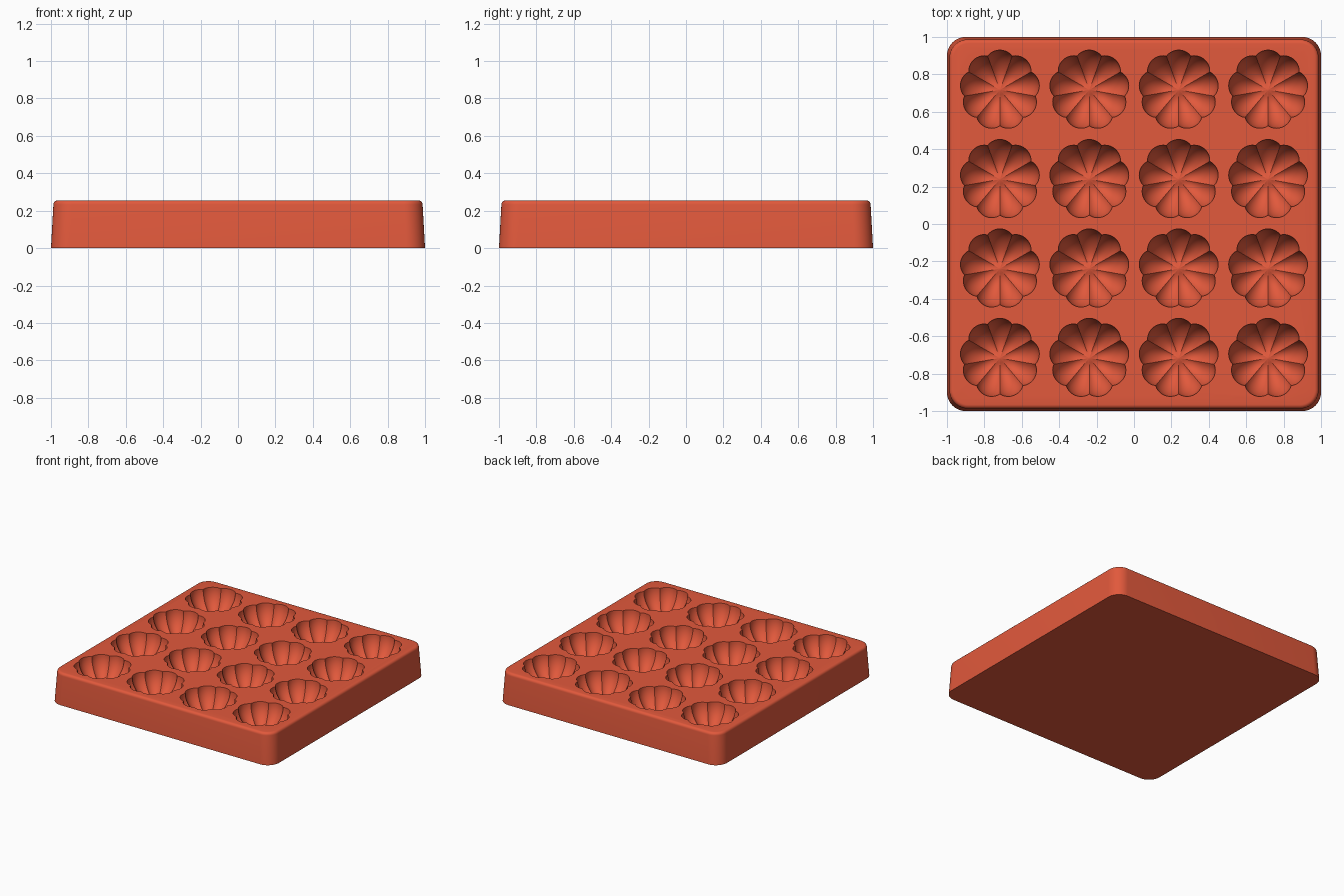
import bpy, bmesh
from math import sin, cos, pi, radians

default_cube = bpy.data.objects.get("Cube")
if default_cube:
    bpy.data.objects.remove(default_cube, do_unlink=True)

HEIGHT = 0.255
LOBES = 9
RADIUS = 0.213
DEPTH = 0.19
PITCH = 0.478

red = bpy.data.materials.new("terracotta_red")
red.use_nodes = True
red.diffuse_color = (0.76, 0.1, 0.045, 1)
red.node_tree.nodes["Principled BSDF"].inputs["Base Color"].default_value = red.diffuse_color


def skin(bm, rings):
    """Join successive vertex rings with quads and cap both ends."""
    loops = [[bm.verts.new(p) for p in ring] for ring in rings]
    n = len(loops[0])
    for low, high in zip(loops, loops[1:]):
        for i in range(n):
            j = (i + 1) % n
            bm.faces.new((low[i], low[j], high[j], high[i]))
    bm.faces.new(loops[0][::-1])
    bm.faces.new(loops[-1])


def make_object(name, bm):
    bmesh.ops.recalc_face_normals(bm, faces=bm.faces)
    mesh = bpy.data.meshes.new(name)
    bm.to_mesh(mesh)
    bm.free()
    mesh.materials.append(red)
    obj = bpy.data.objects.new(name, mesh)
    bpy.context.collection.objects.link(obj)
    return obj


def rounded_square(half, radius, z, steps=10):
    ring = []
    for quarter, (sx, sy) in enumerate(((1, 1), (-1, 1), (-1, -1), (1, -1))):
        for k in range(steps + 1):
            a = (quarter + k / steps) * pi / 2
            ring.append((sx * (half - radius) + radius * cos(a),
                         sy * (half - radius) + radius * sin(a), z))
    return ring


# Tapered tray body with a rounded upper rim
bm = bmesh.new()
rim = 0.022
rings = [rounded_square(1.0, 0.1, 0)]
for k in range(6):
    a = k / 5 * pi / 2
    inset = rim * (1 - cos(a))
    rings.append(rounded_square(0.987 - inset, 0.1 - inset, HEIGHT - rim + rim * sin(a)))
skin(bm, rings)
tray = make_object("mould_tray", bm)


# Lobed half-pumpkin cavities, pinched at the bottom centre
def cavity_ring(cx, cy, t, z_lift=0, segments=LOBES * 10):
    ring = []
    for i in range(segments):
        a = 2 * pi * i / segments + radians(-90)
        lobe = abs(sin(LOBES * (a + pi / 2) / 2)) ** 0.8
        r = RADIUS * sin(t) * (0.90 + 0.10 * lobe)
        # grooves rise and the pole is dimpled
        dimple = 0.035 * max(0, 1 - sin(t) / 0.5) ** 2
        groove = 0.10 * (1 - lobe) * sin(t)
        z = HEIGHT - DEPTH * cos(t) * (1 - groove) + dimple + z_lift
        ring.append((cx + r * cos(a), cy + r * sin(a), z))
    return ring


bm = bmesh.new()
for col in range(4):
    for row in range(4):
        cx, cy = (col - 1.5) * PITCH, (row - 1.5) * PITCH
        rings = [cavity_ring(cx, cy, 0.03 + (pi / 2 - 0.03) * k / 16) for k in range(17)]
        rings.append(cavity_ring(cx, cy, pi / 2, 0.05))
        skin(bm, rings)
cutter = make_object("cavity_cutter", bm)
cutter.hide_render = True

# Carve the cavities and bake the result
cut = tray.modifiers.new("carve", "BOOLEAN")
cut.operation = "DIFFERENCE"
cut.solver = "EXACT"
cut.object = cutter
bpy.context.view_layer.objects.active = tray
tray.select_set(True)
bpy.ops.object.modifier_apply(modifier=cut.name)
bpy.data.objects.remove(cutter, do_unlink=True)
bpy.ops.object.shade_smooth_by_angle(angle=radians(35))
